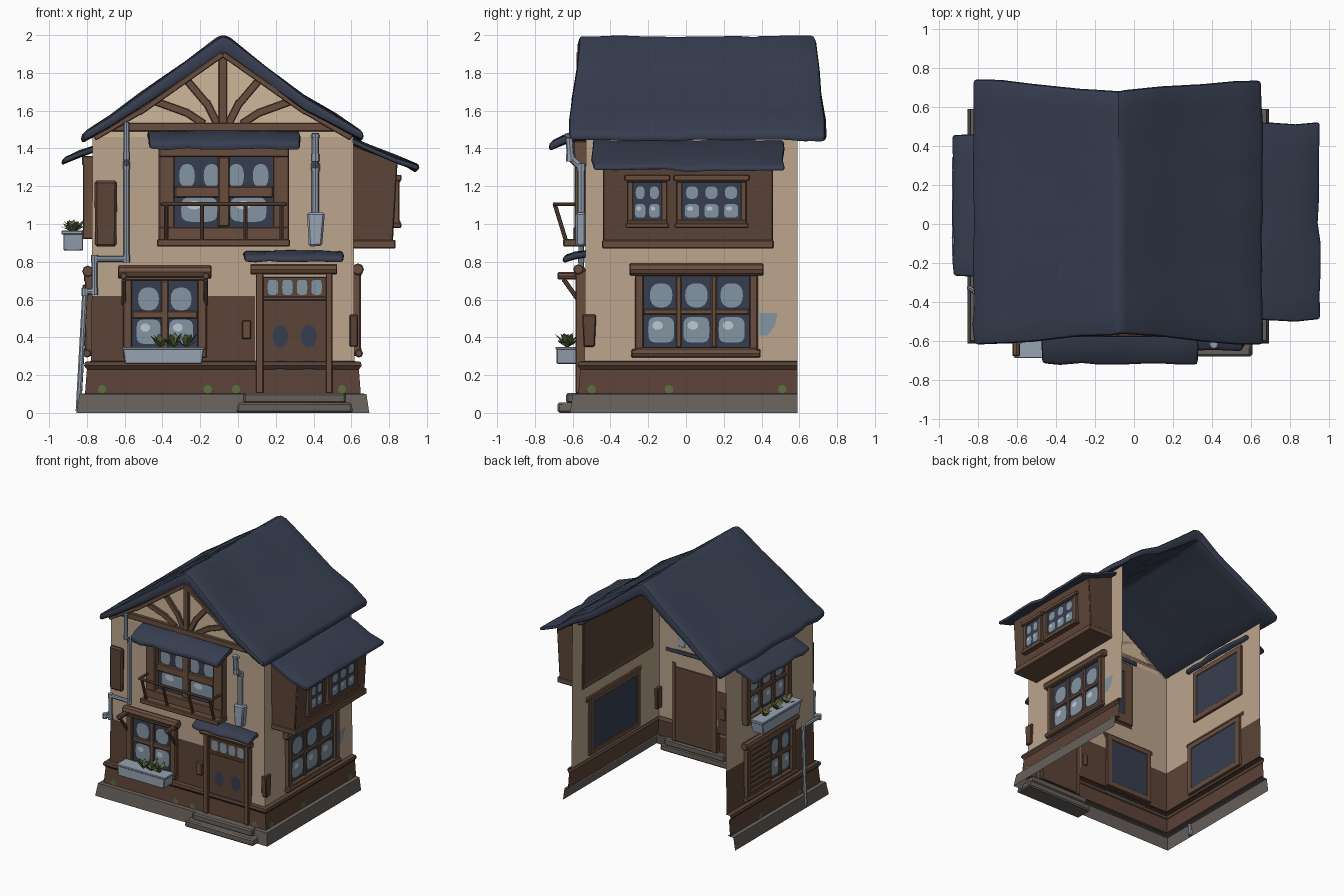
import bpy, bmesh, math, random
from mathutils import Vector, Matrix

if "Cube" in bpy.data.objects:
    bpy.data.objects.remove(bpy.data.objects["Cube"])
random.seed(4)

COL = dict(slate_blue=(.038, .048, .080), cream_plaster=(.50, .375, .265), gable_plaster=(.62, .475, .32),
           timber=(.140, .076, .048), dark_timber=(.105, .056, .038), stone=(.135, .118, .105),
           blue_metal=(.31, .37, .45), pale_glass=(.23, .30, .36), glass_glint=(.52, .58, .66),
           leaf_green=(.11, .16, .05))
MAT = {}
for k, c in COL.items():
    MAT[k] = bpy.data.materials.new(k)
    MAT[k].diffuse_color = (*c, 1)

XL, XR, YF, YB = -.77, .61, -.53, .59
# wall-local coordinates: u along wall, d outward, z up
FACE = dict(front=lambda u, d, z: Vector((u, YF - d, z)), right=lambda u, d, z: Vector((XR + d, u, z)),
            left=lambda u, d, z: Vector((XL - d, u, z)), bay=lambda u, d, z: Vector((.835 + d, u, z)))


class Part:
    """Collects prisms and rods in one mesh."""
    def __init__(s, name, face='front'):
        s.name, s.f, s.bm, s.mats = name, FACE[face], bmesh.new(), []

    def mi(s, m):
        if m not in s.mats:
            s.mats.append(m)
        return s.mats.index(m)

    def prism(s, poly, d0, d1, m):
        a = [s.bm.verts.new(s.f(u, d1, z)) for u, z in poly]
        fs = [s.bm.faces.new(a)]
        if d0 != d1:
            b = [s.bm.verts.new(s.f(u, d0, z)) for u, z in poly]
            fs.append(s.bm.faces.new(b))
            n = len(a)
            fs += [s.bm.faces.new((a[i], a[(i + 1) % n], b[(i + 1) % n], b[i])) for i in range(n)]
            bmesh.ops.recalc_face_normals(s.bm, faces=fs)
        else:
            fs[0].normal_update()
            if fs[0].normal.dot(s.f(0, 1, 0) - s.f(0, 0, 0)) < 0:
                fs[0].normal_flip()
        for f in fs:
            f.material_index = s.mi(m)

    def box(s, u0, u1, d0, d1, z0, z1, m='timber', tp=0):
        s.prism([(u0 + tp, z0), (u1 - tp, z0), (u1, z1), (u0, z1)], d0, d1, m)

    def bar(s, a, b, w, d0, d1, m='timber'):
        a, b = Vector(a), Vector(b)
        n = (b - a).normalized().orthogonal() * w / 2
        s.prism([a + n, b + n, b - n, a - n], d0, d1, m)

    def blob(s, u, z, ru, rz, d, m, e=2.0):
        pts = []
        for i in range(18):
            c, q = math.cos(i * math.tau / 18), math.sin(i * math.tau / 18)
            pts.append((u + ru * math.copysign(abs(c) ** (2 / e), c), z + rz * math.copysign(abs(q) ** (2 / e), q)))
        s.prism(pts, d, d, m)

    def rod(s, a, b, r, m='timber', n=8):
        a, b = s.f(*a), s.f(*b)
        mx = Matrix.Translation((a + b) / 2) @ (b - a).to_track_quat('Z', 'Y').to_matrix().to_4x4()
        vs = bmesh.ops.create_cone(s.bm, cap_ends=True, segments=n, radius1=r, radius2=r,
                                   depth=(b - a).length, matrix=mx)['verts']
        for f in {f for v in vs for f in v.link_faces}:
            f.material_index = s.mi(m)

    def plant(s, u, d, z, n=11, r=.075):
        for i in range(n):
            t, h = i * 2.4, random.uniform(.03, .08)
            o = Vector((math.cos(t), math.sin(t))) * random.uniform(.4, 1) * r
            w = Vector((-o.y, o.x)).normalized() * .018
            p = [(u, d, z), (u + o.x * .6 + w.x, d + o.y * .6 + w.y, z + h * .7), (u + o.x, d + o.y, z + h),
                 (u + o.x * .6 - w.x, d + o.y * .6 - w.y, z + h * .7)]
            f = s.bm.faces.new([s.bm.verts.new(s.f(*q)) for q in p])
            f.material_index = s.mi('leaf_green')

    def done(s, bevel=.006, seg=1):
        me = bpy.data.meshes.new(s.name)
        s.bm.to_mesh(me)
        s.bm.free()
        for m in s.mats:
            me.materials.append(MAT[m])
        ob = bpy.data.objects.new(s.name, me)
        bpy.context.collection.objects.link(ob)
        bpy.ops.object.select_all(action='DESELECT')
        bpy.context.view_layer.objects.active = ob
        ob.select_set(True)
        if bevel:
            md = ob.modifiers.new('bevel', 'BEVEL')
            md.width, md.segments, md.limit_method, md.angle_limit = bevel, seg, 'ANGLE', math.radians(50)
            bpy.ops.object.modifier_apply(modifier='bevel')
        bpy.ops.object.shade_smooth_by_angle(angle=math.radians(35))
        return ob


def shell(name, prof, rule):
    """Three-sided wall ring (open back) from (offset, height) rows."""
    p = Part(name)
    rows = [[p.bm.verts.new(q) for q in ((XL - d, YB, z), (XL - d, YF - d, z), (.09, YF - d, z),
                                         (XR + d, YF - d, z), (XR + d, YB, z))] for d, z in prof]
    for j in range(len(rows) - 1):
        for i in range(4):
            f = p.bm.faces.new((rows[j][i], rows[j][i + 1], rows[j + 1][i + 1], rows[j + 1][i]))
            f.material_index = p.mi(rule(i, j))
    p.done(0)


def slab(name, prof, lo, hi, along='y', flare=0, n=8, jit=.006, bevel=.015):
    """Roof sheet: (across, z, thickness) profile swept along an axis, with wavy edges."""
    p = Part(name)
    zt, zb = max(q[1] for q in prof), min(q[1] for q in prof)
    def grid(k):
        g = []
        for i, (a, z, t) in enumerate(prof):
            e = flare * (zt - z) / (zt - zb)
            g.append([])
            for j in range(n + 1):
                random.seed(i * 50 + j)
                w = random.uniform(-jit, jit)
                b = lo - e + (hi - lo + 2 * e) * j / n + w
                c = a + w * (1 if i in (0, len(prof) - 1) else 0)
                g[-1].append(p.bm.verts.new((c, b, z - t * k + w) if along == 'y' else (b, c, z - t * k + w)))
        return g
    T, B = grid(0), grid(1)
    for g in (T, B):
        for i in range(len(prof) - 1):
            for j in range(n):
                p.bm.faces.new((g[i][j], g[i + 1][j], g[i + 1][j + 1], g[i][j + 1]))
    for i in range(len(prof) - 1):
        for j in (0, n):
            p.bm.faces.new((T[i][j], T[i + 1][j], B[i + 1][j], B[i][j]))
    for j in range(n):
        for i in (0, -1):
            p.bm.faces.new((T[i][j], T[i][j + 1], B[i][j + 1], B[i][j]))
    bmesh.ops.recalc_face_normals(p.bm, faces=p.bm.faces[:])
    p.mi('slate_blue')
    p.done(bevel, 2)


def window(name, face, u0, u1, z0, z1, cols, rows, fw=.05, fd=.05, mw=.03, eggs=1):
    """Frame, glazing bars, dark glass and reflection plates."""
    p = Part(name, face)
    p.box(u0 + .01, u1 - .01, -.01, .015, z0 + .01, z1 - .01, 'slate_blue')
    for a, b in ((u0, u0 + fw), (u1 - fw, u1)):
        p.box(a, b, -.015, fd, z0, z1)
    for a, b in ((z0, z0 + fw), (z1 - fw, z1)):
        p.box(u0, u1, -.015, fd + .005, a, b)
    W, H = (u1 - u0 - 2 * fw) / cols, (z1 - z0 - 2 * fw) / rows
    for i in range(1, cols):
        p.box(u0 + fw + W * i - mw / 2, u0 + fw + W * i + mw / 2, 0, fd * .7, z0 + fw, z1 - fw)
    for j in range(1, rows):
        p.box(u0 + fw, u1 - fw, 0, fd * .65, z0 + fw + H * j - mw / 2, z0 + fw + H * j + mw / 2)
    for i in range(cols):
        for j in range(rows):
            uc, zc = u0 + fw + W * (i + .5), z0 + fw + H * (j + .5)
            if j == 0:
                p.blob(uc, zc, W * .37, H * .36, .018, 'pale_glass', 4)
                p.blob(uc - W * .1, zc + H * .12, W * .15, H * .12, .021, 'glass_glint')
            else:
                for k in range(eggs):
                    s = W / eggs
                    p.blob(uc - W / 2 + s * (k + .5), zc - H * .04, s * .32, H * .34, .018, 'pale_glass', 2.4)
    return p


# stone base, timber skirt and plaster walls
shell('stone_base', [(.085, 0), (.07, .1), (.02, .105)], lambda i, j: 'stone')
shell('timber_skirt', [(.04, .1), (.03, .23), (.045, .25), (.04, .27), (0, .275)], lambda i, j: 'dark_timber')
shell('plaster_walls', [(.008, .27), (.004, .62), (0, 1.46)],
      lambda i, j: 'dark_timber' if j == 0 and i < 2 else 'cream_plaster')
p = Part('door_steps')
p.box(.0, .6, 0, .15, 0, .055, 'stone', -.01)
p.box(.03, .57, 0, .105, .05, .105, 'stone')
p.done(.01)

# gable with fan of beams
p = Part('front_gable')
p.prism([(XL, 1.46), (XR, 1.46), (.35, 1.62), (-.08, 1.93), (-.52, 1.62)], 0, 0, 'gable_plaster')
p.box(-.72, .56, 0, .03, 1.49, 1.535)
p.box(-.103, -.057, 0, .03, 1.53, 1.91)
for s in (-1, 1):
    p.bar((-.08 + s * .03, 1.53), (-.08 + s * .09, 1.65), .04, 0, .025)
    p.bar((-.08 + s * .08, 1.63), (-.08 + s * .19, 1.76), .04, 0, .025)
    p.bar((-.08 + s * .10, 1.53), (-.08 + s * .20, 1.595), .04, 0, .022)
    p.bar((-.08 + s * .18, 1.585), (-.08 + s * .36, 1.65), .04, 0, .022)
    p.bar((-.08, 1.90), (-.08 + s * .44, 1.59), .03, 0, .05)
    p.bar((-.08 + s * .43, 1.60), (-.08 + s * .68, 1.455), .03, 0, .05)
p.done(.004)

# roofs and awnings
slab('main_roof', [(-.825, 1.48, .05), (-.68, 1.57, .06), (-.52, 1.69, .075), (-.28, 1.855, .09), (-.12, 1.98, .1),
                   (-.08, 2.0, .1), (-.04, 1.98, .1), (.14, 1.835, .09), (.35, 1.68, .075), (.52, 1.58, .06),
                   (.66, 1.485, .05)], -.565, .685, 'y', .06, 12, .007, .02)
slab('bay_roof', [(.56, 1.465, .03), (.7, 1.41, .03), (.83, 1.36, .03), (.95, 1.305, .03)], -.495, .52, jit=.01)
slab('left_awning', [(-.93, 1.345, .03), (-.84, 1.385, .03), (-.74, 1.42, .03)], -.27, .46)
slab('front_awning', [(-.72, 1.435, .045), (-.63, 1.475, .045), (-.52, 1.50, .045)], -.475, .33, 'x')
slab('door_awning', [(-.65, .83, .035), (-.59, .85, .035), (-.52, .86, .035)], .03, .56, 'x', jit=.004)

# overhanging bay on the right, with two windows
p = Part('right_bay')
p.f = lambda u, d, z: Vector((u, d, z))
p.prism([(.60, .9), (.82, .9), (.845, 1.33), (.60, 1.42)], -.44, .46, 'dark_timber')
p.prism([(.60, .87), (.835, .87), (.835, .915), (.60, .915)], -.445, .465, 'timber')
p.done()
for nm, a, b, c in (('bay_window_small', -.31, -.10, 2), ('bay_window_wide', -.05, .32, 3)):
    p = window(nm, 'bay', a, b, .99, 1.25, c, 2, .03, .02, .02)
    p.box(a - .015, b + .015, -.02, .03, 1.23, 1.26)
    p.box(a - .01, b + .01, -.02, .03, .98, 1.005)
    p.done(.004)

# right lower window with log lintel and sill
p = window('right_lower_window', 'right', -.27, .38, .30, .77, 3, 2, .045, .04)
p.rod((-.30, .025, .76), (.41, .025, .76), .032)
p.rod((-.29, .03, .315), (.395, .03, .315), .022)
p.done()

# front upper window with balcony rail
p = window('front_upper_window', 'front', -.42, .27, .90, 1.44, 2, 2, .085, .06, .06, 2)
p.box(-.43, .275, 0, .12, .88, .92)
p.rod((-.41, .165, 1.105), (.26, .165, 1.105), .011)
for u in (-.38, -.19, .04, .23):
    p.rod((u, .105, .91), (u, .165, 1.105), .011)
for u in (-.4, .25):
    p.rod((u, 0, 1.105), (u, .165, 1.105), .01)
p.done()

# front lower window with bracket arms and planter
p = window('front_lower_window', 'front', -.61, -.165, .29, .75, 2, 2, .05, .04, .04)
p.rod((-.635, .03, .745), (-.14, .03, .745), .034)
for u in (-.605, -.17):
    p.rod((u, 0, .725), (u, .15, .725), .02)
    p.rod((u, .02, .57), (u, .12, .71), .012)
p.done()
p = Part('front_planter')
p.box(-.61, -.18, .04, .155, .26, .345, 'blue_metal', .012)
p.box(-.615, -.175, .035, .16, .335, .35, 'blue_metal')
for u in (-.41, -.34, -.27):
    p.plant(u, .1, .345)
p.done(.004)

# left windows, louvred shutter, planter
p = window('left_upper_window', 'left', -.2, .38, .92, 1.36, 3, 2, .05, .05)
p.done()
p = window('left_lower_window', 'left', -.26, .36, .30, .74, 4, 2, .045, .04)
p.rod((-.29, .025, .75), (.39, .025, .75), .03)
p.rod((-.28, .03, .315), (.38, .03, .315), .022)
p.box(.06, .32, .01, .03, .34, .70, 'dark_timber')
for i in range(8):
    p.box(.07, .31, .03, .052, .355 + i * .043, .378 + i * .043)
p.done(.004)
p = Part('left_planter', 'left')
p.box(-.16, .34, .05, .155, .86, .96, 'blue_metal', .015)
p.box(-.165, .345, .045, .165, .945, .965, 'blue_metal')
for u in (-.05, .08, .22):
    p.plant(u, .1, .955)
p.done(.004)

# door: frame, leaf, small panes, dark ornament plates
p = Part('front_door')
p.box(.13, .47, 0, .03, .11, .72, 'dark_timber')
p.box(.095, .135, 0, .055, .105, .75)
p.box(.465, .50, 0, .055, .105, .75)
p.rod((.065, .04, .76), (.525, .04, .76), .027)
p.box(.13, .47, 0, .04, .595, .615)
for i in range(4):
    p.blob(.185 + i * .077, .665, .028, .04, .034, 'pale_glass', 4)
for u, s in ((.225, 1), (.375, 1)):
    p.blob(u, .405, .042, .06, .034, 'slate_blue')
    p.blob(u, .255, .045, .028, .034, 'slate_blue')
p.done(.004)

# wall sign, letter box and corner lamp
p = Part('wall_sign_board')
p.box(-.76, -.64, .01, .045, .88, 1.23, 'dark_timber', .004)
p.done(.012)
p = Part('letter_box')
p.box(.02, .07, 0, .04, .39, .49)
p.done()
p = Part('corner_lantern', 'right')
p.box(-.55, -.475, -.02, .025, .35, .52, 'dark_timber', .008)
p.done()

# drain pipes and hopper
def pipe(name, pts, r=.015):
    p = Part(name)
    for a, b in zip(pts, pts[1:]):
        p.rod(a, b, r, 'blue_metal')
    for q in pts[1:-1]:
        p.rod((q[0], q[1], q[2] - .02), (q[0], q[1], q[2] + .02), r * 1.2, 'blue_metal')
    p.done(0)
pipe('left_drain_pipe', [(-.59, .07, 1.54), (-.59, .07, 1.36), (-.59, .025, 1.31), (-.59, .025, .815),
                         (-.76, .025, .815), (-.76, .025, .645), (-.81, .025, .64), (-.81, -.18, .64), (-.845, -.2, .01)])
pipe('right_drain_pipe', [(.41, .09, 1.48), (.41, .08, 1.35), (.41, .025, 1.30), (.41, .025, 1.06)], .02)
p = Part('drain_hopper')
p.prism([(.375, .88), (.445, .885), (.46, 1.06), (.365, 1.06)], 0, .055, 'blue_metal')
p.box(.385, .435, .06, .105, 1.45, 1.48, 'blue_metal')
p.done(.01)

# moss tufts along the skirt and a worn plaster patch
for fc, us in (('front', (-.72, -.16, -.01, .55)), ('right', (-.5, -.09, .51)), ('left', (-.3, .2))):
    p = Part('moss_' + fc, fc)
    for u in us:
        p.blob(u, .125, .022, .022, .043, 'leaf_green')
    p.done(0)
p = Part('worn_patch', 'right')
p.prism([(.39, .53), (.485, .53), (.47, .46), (.43, .41), (.39, .41)], .011, .011, 'pale_glass')
p.done(0)

for m in bpy.data.materials:
    if m.users and not m.is_grease_pencil:
        m.use_nodes = True
        m.node_tree.nodes["Principled BSDF"].inputs["Base Color"].default_value = m.diffuse_color
